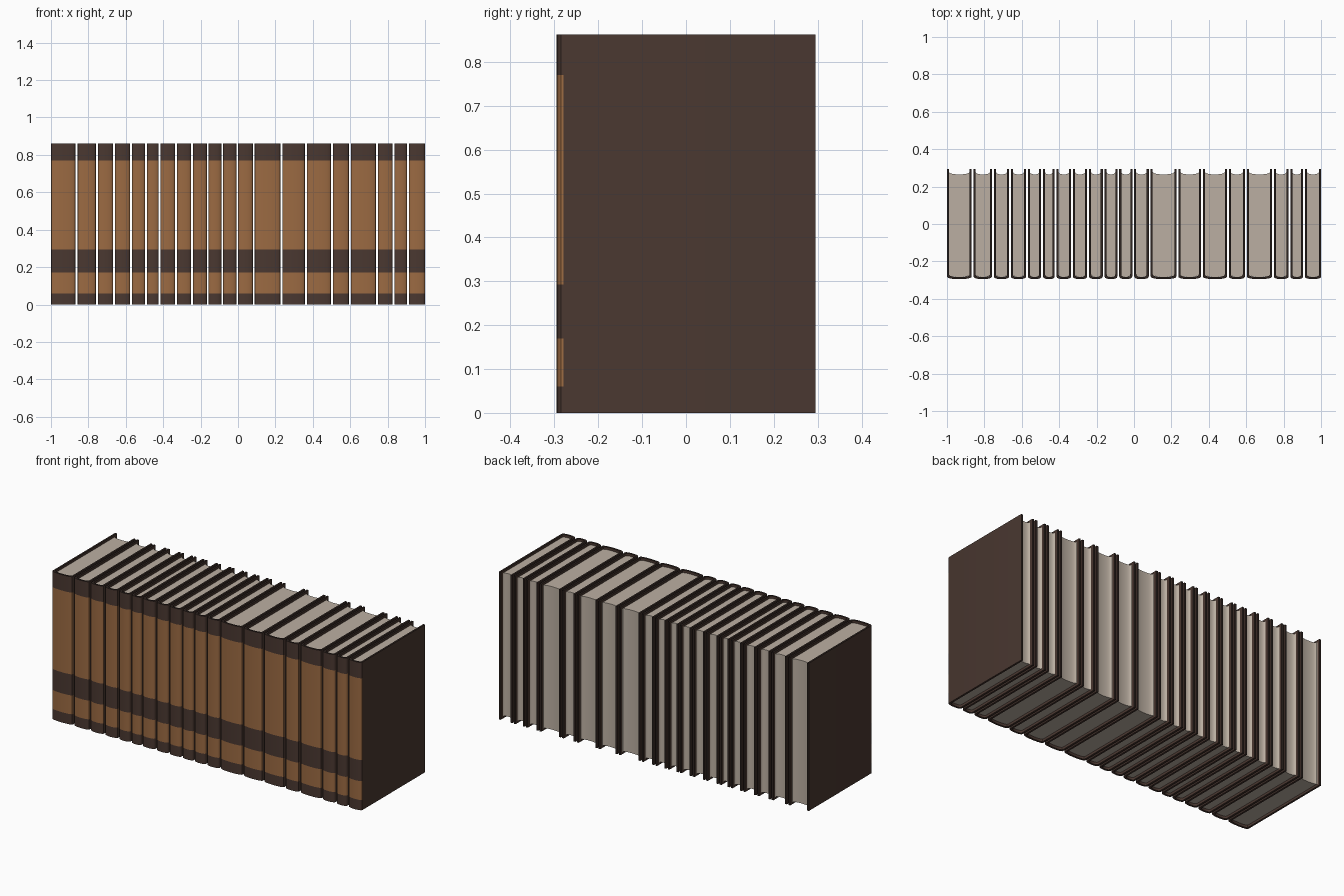
import bpy, bmesh, math

if "Cube" in bpy.data.objects:
    bpy.data.objects.remove(bpy.data.objects["Cube"])

H, BACK, SHOULDER, BULGE, T, GAP = 0.862, 0.295, -0.279, 0.016, 0.011, 0.010
N = 12  # segments across a spine
# edges between neighbouring books along the shelf
EDGES = [-1.005, -0.863, -0.754, -0.663, -0.572, -0.491, -0.419, -0.331, -0.245, -0.162,
         -0.084, -0.004, 0.084, 0.232, 0.363, 0.502, 0.598, 0.743, 0.831, 0.909, 1.005]
LEVELS = [0, 0.06, 0.17, 0.293, 0.77, H]  # heights where the spine colour changes


def material(name, rgb):
    m = bpy.data.materials.new(name)
    m.diffuse_color = (*rgb, 1)
    m.use_nodes = True
    m.node_tree.nodes["Principled BSDF"].inputs["Base Color"].default_value = m.diffuse_color
    return m


COVER = material("dark brown leather", (0.068, 0.039, 0.030))
TAN = material("tan spine", (0.33, 0.145, 0.055))
EDGE = material("dark cover edge", (0.028, 0.018, 0.015))
PAPER = material("old paper", (0.50, 0.43, 0.36))


def finish(bm, name, mats):
    bmesh.ops.recalc_face_normals(bm, faces=bm.faces[:])
    me = bpy.data.meshes.new(name)
    bm.to_mesh(me)
    bm.free()
    for m in mats:
        me.materials.append(m)
    ob = bpy.data.objects.new(name, me)
    bpy.context.collection.objects.link(ob)
    bpy.ops.object.select_all(action='DESELECT')
    ob.select_set(True)
    bpy.context.view_layer.objects.active = ob
    bpy.ops.object.shade_smooth_by_angle(angle=math.radians(35))


def spine(x0, x1, y, bulge):
    # rounded spine curve from the left side to the right side
    c, r = (x0 + x1) / 2, (x1 - x0) / 2
    angles = [math.pi * i / N for i in range(N + 1)]
    return [(c - r * math.cos(a), y - bulge * math.sin(a) ** 0.7) for a in angles]


def book_cover(i, x0, x1):
    outer = [(x0, BACK)] + spine(x0, x1, SHOULDER, BULGE) + [(x1, BACK)]
    a, b = x0 + T, x1 - T
    inner = [(a, BACK)] + spine(a, b, SHOULDER + T, BULGE) + [(b, BACK)]
    bm = bmesh.new()
    ro = [[bm.verts.new((x, y, z)) for x, y in outer] for z in LEVELS]
    ri = [[bm.verts.new((x, y, z)) for x, y in inner] for z in LEVELS]
    n, top = len(outer), len(LEVELS) - 1
    for k in range(top):
        for j in range(n - 1):
            f = bm.faces.new((ro[k][j], ro[k][j + 1], ro[k + 1][j + 1], ro[k + 1][j]))
            f.material_index = 1 if k in (1, 3) and 0 < j < n - 2 else 0
            bm.faces.new((ri[k][j], ri[k][j + 1], ri[k + 1][j + 1], ri[k + 1][j]))
        for j in (0, n - 1):  # board fore edges
            f = bm.faces.new((ro[k][j], ri[k][j], ri[k + 1][j], ro[k + 1][j]))
            f.material_index = 2
    for k in (0, top):  # bottom and top rims
        for j in range(n - 1):
            f = bm.faces.new((ro[k][j], ro[k][j + 1], ri[k][j + 1], ri[k][j]))
            f.material_index = 2 if k else 0
    finish(bm, f"book_cover_{i}", (COVER, TAN, EDGE))


def page_block(i, x0, x1):
    # hollow fore edge, rounded where it meets the spine
    a, b = x0 + T - 0.001, x1 - T + 0.001
    fore = [(x, y - 0.002) for x, y in spine(a, b, 0.285, 0.018)]
    outline = spine(a, b, SHOULDER + T, BULGE - 0.001) + fore[::-1]
    bm = bmesh.new()
    face = bm.faces.new([bm.verts.new((x, y, 0.014)) for x, y in outline])
    ext = bmesh.ops.extrude_face_region(bm, geom=[face])
    bmesh.ops.translate(bm, vec=(0, 0, H - 0.028),
                        verts=[g for g in ext["geom"] if isinstance(g, bmesh.types.BMVert)])
    finish(bm, f"page_block_{i}", (PAPER,))


for i, (e0, e1) in enumerate(zip(EDGES, EDGES[1:]), 1):
    book_cover(i, e0 + GAP / 2, e1 - GAP / 2)
    page_block(i, e0 + GAP / 2, e1 - GAP / 2)
